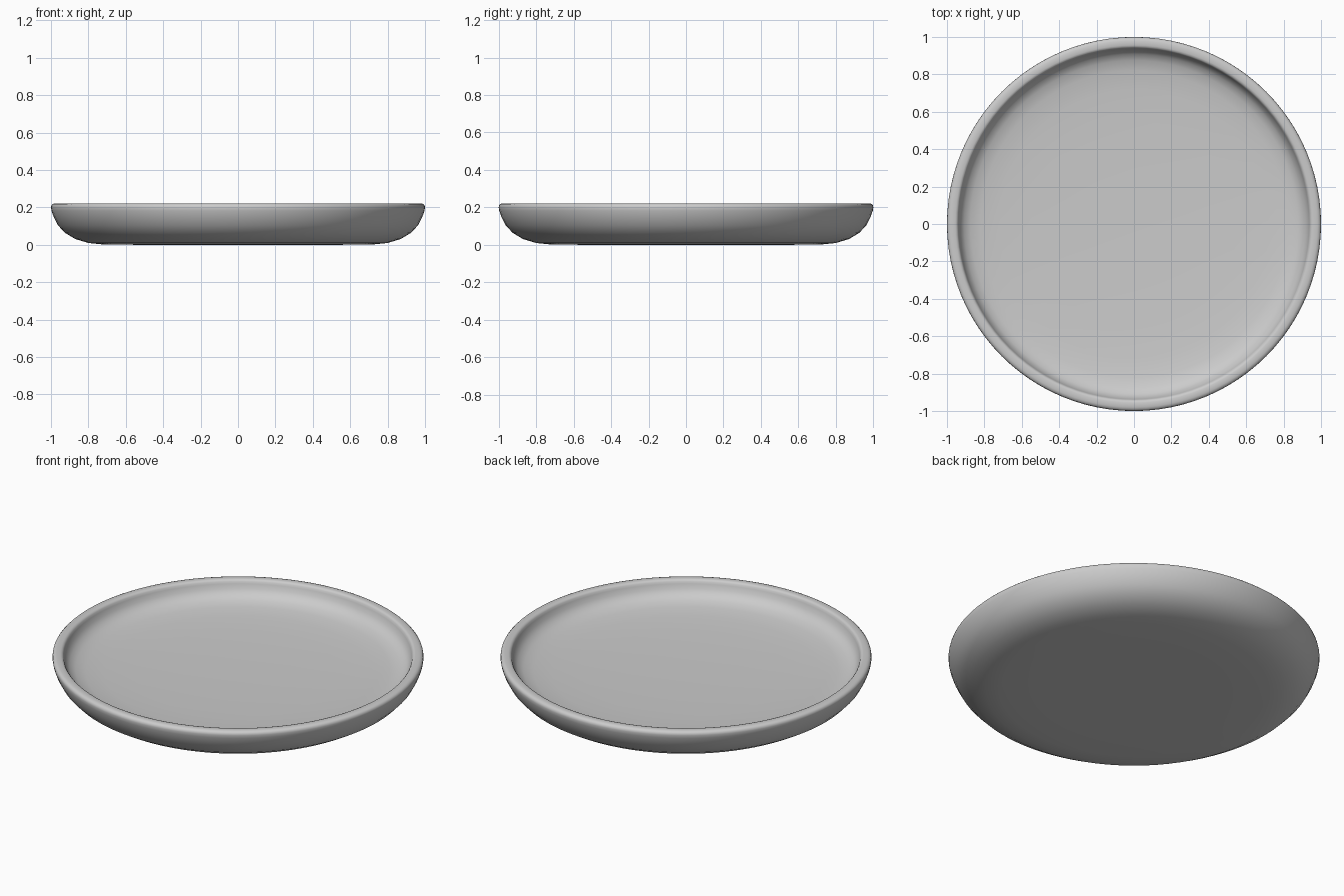
import bpy
import bmesh
import math

cube = bpy.data.objects.get("Cube")
if cube:
    bpy.data.objects.remove(cube, do_unlink=True)

SEGMENTS = 96

# Plain grey glaze
glaze = bpy.data.materials.new("grey_glaze")
glaze.use_nodes = True
colour = (0.6, 0.6, 0.6, 1.0)
glaze.diffuse_color = colour
glaze.node_tree.nodes["Principled BSDF"].inputs["Base Color"].default_value = colour

# Half section (radius, height): underside, outer wall, rounded rim, inner wall, dished floor
profile = [
    (0.0, 0.0), (0.50, 0.0), (0.72, 0.002), (0.80, 0.010), (0.87, 0.031),
    (0.925, 0.064), (0.962, 0.104), (0.985, 0.148), (0.997, 0.182),
    (1.0, 0.200), (0.998, 0.211), (0.991, 0.218), (0.980, 0.222),
    (0.956, 0.222), (0.947, 0.219), (0.941, 0.212), (0.937, 0.200),
    (0.928, 0.173), (0.908, 0.148), (0.875, 0.130), (0.82, 0.118),
    (0.72, 0.109), (0.55, 0.102), (0.30, 0.097), (0.0, 0.095),
]

# Spin the section into a shallow dish
bm = bmesh.new()
verts = [bm.verts.new((r, 0, z)) for r, z in profile]
edges = [bm.edges.new(pair) for pair in zip(verts, verts[1:])]
bmesh.ops.spin(bm, geom=verts + edges, cent=(0, 0, 0), axis=(0, 0, 1),
               angle=math.tau, steps=SEGMENTS, use_duplicate=False)
bmesh.ops.remove_doubles(bm, verts=bm.verts, dist=0.0005)
bmesh.ops.recalc_face_normals(bm, faces=bm.faces)

mesh = bpy.data.meshes.new("plate")
bm.to_mesh(mesh)
bm.free()
mesh.materials.append(glaze)
plate = bpy.data.objects.new("plate", mesh)
bpy.context.collection.objects.link(plate)

# Smooth shading over the whole rounded dish
bpy.context.view_layer.objects.active = plate
plate.select_set(True)
bpy.ops.object.shade_smooth_by_angle(angle=math.radians(60))
